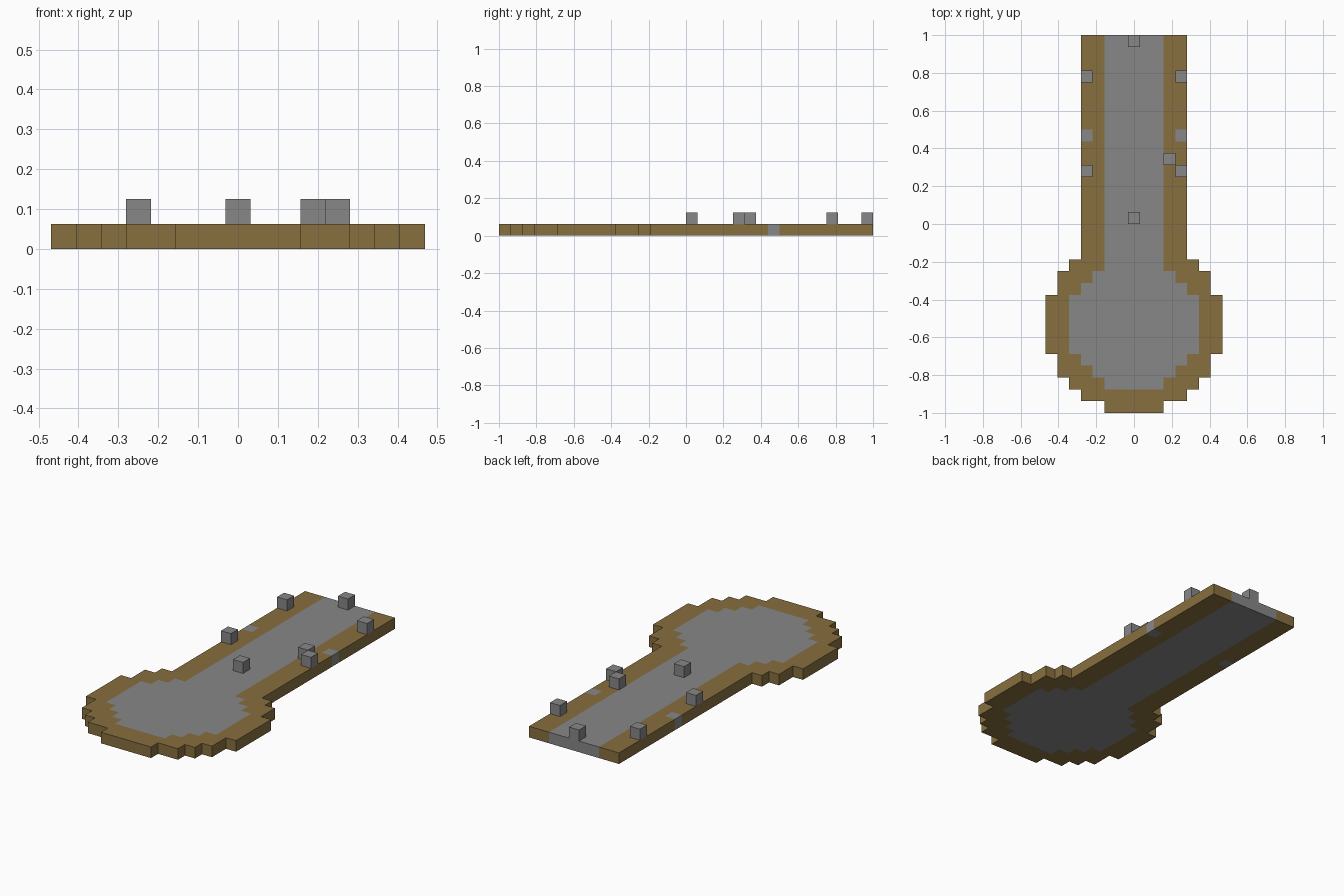
import bpy
import bmesh
from mathutils import Vector

old = bpy.data.objects.get("Cube")
if old:
    bpy.data.objects.remove(old, do_unlink=True)

U = 1 / 16      # size of one block
ROWS = 32       # blocks along y


def make_material(name, rgb):
    mat = bpy.data.materials.new(name)
    mat.use_nodes = True
    mat.diffuse_color = (*rgb, 1)
    mat.node_tree.nodes["Principled BSDF"].inputs["Base Color"].default_value = (*rgb, 1)
    return mat


earth = make_material("earth_brown", (0.242, 0.159, 0.049))
stone = make_material("stone_grey", (0.242, 0.242, 0.242))


def add_object(name, bm, materials):
    mesh = bpy.data.meshes.new(name)
    bm.to_mesh(mesh)
    bm.free()
    for mat in materials:
        mesh.materials.append(mat)
    obj = bpy.data.objects.new(name, mesh)
    bpy.context.collection.objects.link(obj)
    return obj


# Half widths in whole blocks either side of the centre column, front to back
outer = [2, 4, 5, 6, 6] + [7] * 5 + [6, 6, 5]
outer += [4] * (ROWS - len(outer))
inner = [-1, -1, 2, 3, 4] + [5] * 5 + [4, 3]
inner += [2] * (ROWS - len(inner))
PATCH_ROW, PATCH_COL = 23, 4


def is_stone(col, row):
    return abs(col) <= inner[row] or (row == PATCH_ROW and abs(col) == PATCH_COL)


# Path slab: stepped outline of square cells, extruded up
bm = bmesh.new()
for row, half in enumerate(outer):
    for col in range(-half, half + 1):
        corners = [(-.5, 0), (.5, 0), (.5, 1), (-.5, 1)]
        bm.faces.new([bm.verts.new(((col + a) * U, (row + b) * U - 1, 0))
                      for a, b in corners])
bmesh.ops.remove_doubles(bm, verts=bm.verts[:], dist=U / 100)
top = bmesh.ops.extrude_face_region(bm, geom=bm.faces[:], use_keep_orig=True)
bmesh.ops.translate(bm, vec=(0, 0, U),
                    verts=[g for g in top["geom"] if isinstance(g, bmesh.types.BMVert)])
bmesh.ops.recalc_face_normals(bm, faces=bm.faces[:])

# Stone middle and side patches run through the full thickness
for face in bm.faces:
    p = face.calc_center_median() - face.normal * U / 4
    face.material_index = int(is_stone(round(p.x / U), int((p.y + 1) / U)))
add_object("path_slab", bm, [earth, stone])


# Loose blocks standing on the slab
def add_block(name, col, row):
    bm = bmesh.new()
    bmesh.ops.create_cube(bm, size=U)
    centre = Vector((col * U, (row + .5) * U - 1, 1.5 * U))
    bmesh.ops.translate(bm, vec=centre, verts=bm.verts[:])
    add_object(name, bm, [stone])


add_block("back_middle_block", 0, 31)
add_block("centre_block", 0, 16)
add_block("left_inner_block", 3, 21)
for side, sign in (("left", 1), ("right", -1)):
    add_block(side + "_back_block", 4 * sign, 28)
    add_block(side + "_front_block", 4 * sign, 20)
